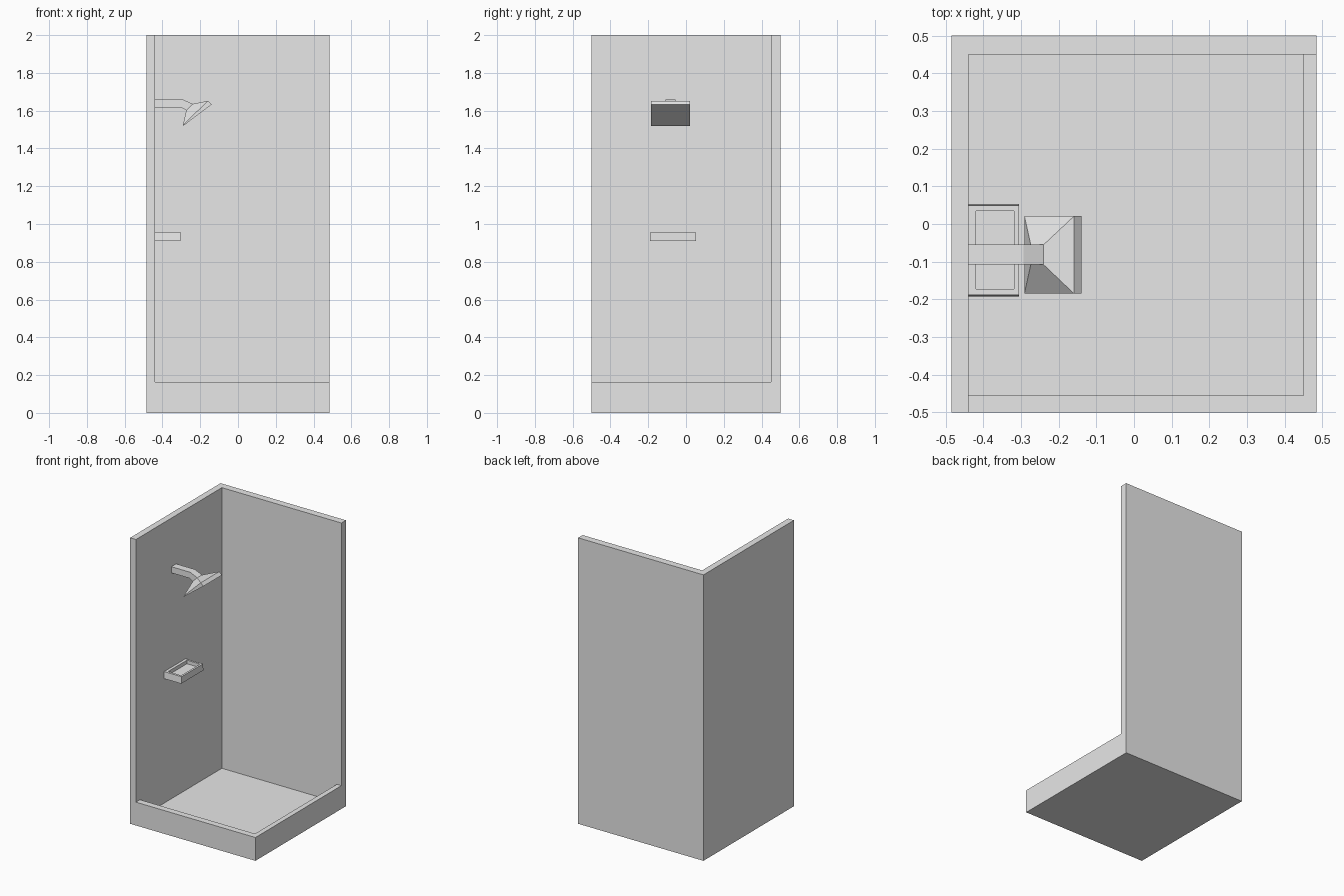
import bpy
import bmesh

if "Cube" in bpy.data.objects:
    bpy.data.objects.remove(bpy.data.objects["Cube"], do_unlink=True)

grey = bpy.data.materials.new("light_grey")
grey.use_nodes = True
grey.diffuse_color = (0.8, 0.8, 0.8, 1)
grey.node_tree.nodes["Principled BSDF"].inputs["Base Color"].default_value = (0.8, 0.8, 0.8, 1)


def rect(x0, x1, y0, y1, z):
    return [(x0, y0, z), (x1, y0, z), (x1, y1, z), (x0, y1, z)]


def loft(name, rings):
    """Skin a stack of four-point rings and cap both ends."""
    bm = bmesh.new()
    loops = [[bm.verts.new(p) for p in ring] for ring in rings]
    for a, b in zip(loops, loops[1:]):
        for i in range(4):
            j = (i + 1) % 4
            bm.faces.new((a[i], a[j], b[j], b[i]))
    bm.faces.new(loops[0])
    bm.faces.new(loops[-1])
    bmesh.ops.recalc_face_normals(bm, faces=bm.faces)
    mesh = bpy.data.meshes.new(name)
    bm.to_mesh(mesh)
    bm.free()
    mesh.materials.append(grey)
    obj = bpy.data.objects.new(name, mesh)
    bpy.context.collection.objects.link(obj)
    return obj


def section(top, bottom, y0, y1):
    """Ring spanning y0 to y1 between a top and a bottom (x, z) point."""
    (xt, zt), (xb, zb) = top, bottom
    return [(xt, y0, zt), (xt, y1, zt), (xb, y1, zb), (xb, y0, zb)]


# Cabin: recessed tray with a raised curb
X, Y = 0.485, 0.5
IN = (-0.44, 0.45, -0.455, 0.45)
CURB, FLOOR, TOP = 0.163, 0.037, 2.0
loft("shower_tray", [rect(-X, X, -Y, Y, 0), rect(-X, X, -Y, Y, CURB),
                     rect(*IN, CURB), rect(*IN, FLOOR)])

# Two walls standing on the curb, joined as one L-shaped prism
bm = bmesh.new()
outline = [(-X, -Y), (IN[0], -Y), (IN[0], IN[3]), (X, IN[3]), (X, Y), (-X, Y)]
base = bm.faces.new([bm.verts.new((x, y, CURB)) for x, y in outline])
up = bmesh.ops.extrude_face_region(bm, geom=[base])["geom"]
for v in up:
    if isinstance(v, bmesh.types.BMVert):
        v.co.z = TOP
bmesh.ops.recalc_face_normals(bm, faces=bm.faces)
mesh = bpy.data.meshes.new("corner_walls")
bm.to_mesh(mesh)
bm.free()
mesh.materials.append(grey)
bpy.context.collection.objects.link(bpy.data.objects.new("corner_walls", mesh))

# Soap dish with a shallow well
loft("soap_dish", [rect(-0.44, -0.305, -0.192, 0.053, 0.91),
                   rect(-0.44, -0.305, -0.188, 0.049, 0.957),
                   rect(-0.42, -0.319, -0.172, 0.035, 0.957),
                   rect(-0.42, -0.319, -0.172, 0.035, 0.932)])

# Shower arm, flared head and wedge-shaped spray plate in one skin
arm, head = (-0.108, -0.055), (-0.185, 0.021)
loft("shower_head", [section((-0.44, 1.66), (-0.44, 1.617), *arm),
                     section((-0.294, 1.66), (-0.302, 1.617), *arm),
                     section((-0.24, 1.636), (-0.274, 1.602), *arm),
                     section((-0.159, 1.652), (-0.291, 1.524), *head),
                     section((-0.139, 1.633), (-0.289, 1.52), *head)])
